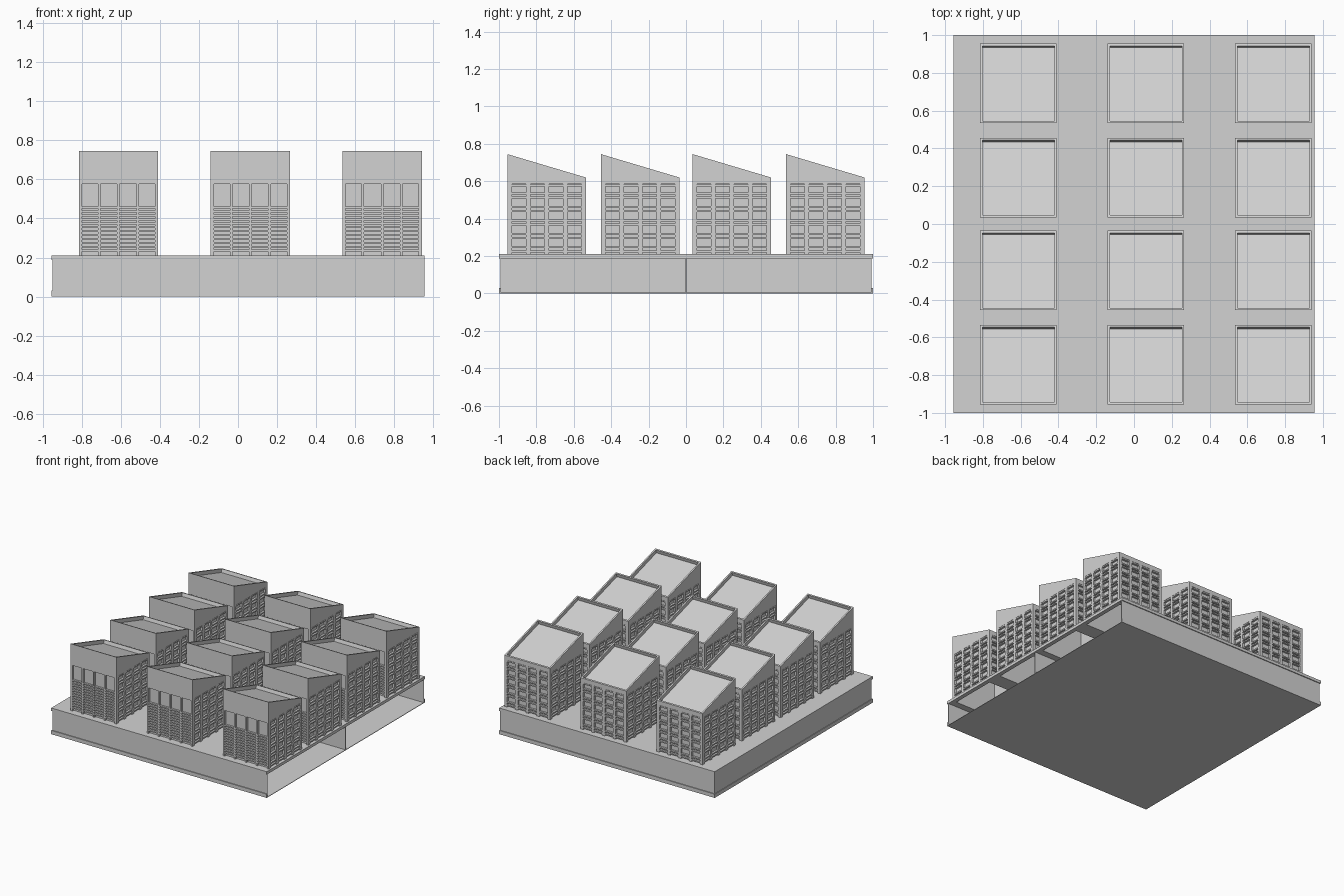
import bpy
import bmesh

cube = bpy.data.objects.get("Cube")
if cube:
    bpy.data.objects.remove(cube, do_unlink=True)

grey = bpy.data.materials.new("plain grey")
grey.use_nodes = True
colour = (0.65, 0.65, 0.65, 1)
grey.diffuse_color = colour
grey.node_tree.nodes["Principled BSDF"].inputs["Base Color"].default_value = colour


def box(bm, x0, x1, y0, y1, z0, z1):
    """Add a box between two corners and return its faces."""
    v = [bm.verts.new((x, y, z)) for z in (z0, z1) for x, y in
         ((x0, y0), (x1, y0), (x1, y1), (x0, y1))]
    faces = [bm.faces.new(v[3::-1]), bm.faces.new(v[4:])]
    for i in range(4):
        j = (i + 1) % 4
        faces.append(bm.faces.new((v[i], v[j], v[j + 4], v[i + 4])))
    return faces


def to_mesh(bm, name):
    mesh = bpy.data.meshes.new(name)
    bm.to_mesh(mesh)
    bm.free()
    mesh.materials.append(grey)
    return mesh


def place(mesh, name, location=(0, 0, 0)):
    obj = bpy.data.objects.new(name, mesh)
    obj.location = location
    bpy.context.collection.objects.link(obj)
    return obj


HX, HY = 0.203, 0.21            # half footprint of a block
BX, BY = 0.955, 1.0             # half size of the base
CENTRES_X = (-0.612, 0.063, 0.738)
CENTRES_Y = (-0.745, -0.245, 0.245, 0.745)
DECK_LOW, DECK_TOP = 0.187, 0.21
HEAD = 0.585                    # top of the window zone
DEPTH = 0.016                   # window recess

# Deck: a plate with an opening beneath every block
bm = bmesh.new()
xs = [-BX] + [c + s * (HX - 0.02) for c in CENTRES_X for s in (-1, 1)] + [BX]
ys = [-BY] + [c + s * (HY - 0.02) for c in CENTRES_Y for s in (-1, 1)] + [BY]
grid = [[bm.verts.new((x, y, DECK_TOP)) for y in ys] for x in xs]
for i in range(len(xs) - 1):
    for j in range(len(ys) - 1):
        if not (i % 2 and j % 2):
            bm.faces.new((grid[i][j], grid[i + 1][j],
                          grid[i + 1][j + 1], grid[i][j + 1]))
deck = place(to_mesh(bm, "deck"), "deck")
thick = deck.modifiers.new("thickness", 'SOLIDIFY')
thick.thickness = DECK_TOP - DECK_LOW
thick.offset = -1

# Floor, low rim and walls: closed on three sides, open on the left
bm = bmesh.new()
box(bm, -BX, BX, -BY, BY, 0, 0.004)
for s in (-1, 1):
    for inset, low, high in ((0, 0, 0.03), (0.007, 0.03, DECK_LOW)):
        a, b = sorted((s * (BY - inset), s * (BY - 0.012)))
        box(bm, -BX + inset, BX, a, b, low, high)
box(bm, -BX, -BX + 0.012, -BY, BY, 0, 0.03)
box(bm, -BX + 0.005, -BX + 0.012, -BY + 0.007, BY - 0.007, 0.03, DECK_LOW)
place(to_mesh(bm, "base_walls"), "base_walls")

# Partition across the middle of the base
bm = bmesh.new()
box(bm, -BX + 0.012, BX, -0.002, 0.002, 0.004, DECK_LOW)
place(to_mesh(bm, "base_partition"), "base_partition")

# Recessed core behind the windows, open below
bm = bmesh.new()
faces = box(bm, -HX + DEPTH, HX - DEPTH, -HY + DEPTH, HY - DEPTH, DECK_LOW, HEAD)
bmesh.ops.delete(bm, geom=faces[:2], context='FACES')
core_mesh = to_mesh(bm, "window_core")

# Sloping cap with a sunken roof
bm = bmesh.new()
faces = box(bm, -HX, HX, -HY, HY, HEAD, 0.745)
for v in faces[1].verts:
    if v.co.y > 0:
        v.co.z = 0.62
bm.normal_update()
bmesh.ops.inset_individual(bm, faces=[faces[1]], thickness=0.017, depth=0)
bmesh.ops.inset_individual(bm, faces=[faces[1]], thickness=0.0005, depth=-0.028)
cap_mesh = to_mesh(bm, "roof_cap")

# Mullions and slats: a paired slat per storey, close slats on the front
paired = [0.225 + 0.072 * f + d for f in range(5) for d in (0, 0.022)] + [0.578]
close = [0.235 + 0.02 * i for i in range(12)] + [0.58]


def facade(bm, along_x, sign, slats, post):
    half, out = (HX, HY) if along_x else (HY, HX)
    a, b = sorted((sign * out, sign * (out - DEPTH)))

    def piece(u0, u1, z0, z1):
        if along_x:
            box(bm, u0, u1, a, b, z0, z1)
        else:
            box(bm, a, b, u0, u1, z0, z1)

    step = (2 * half - post) / 4
    for i in range(5):
        left = -half + i * step
        piece(left, left + post, DECK_LOW + 0.02, HEAD)
        if i < 4:
            for z in slats:
                piece(left + post, left + step, z - 0.005, z + 0.005)


bm = bmesh.new()
facade(bm, True, -1, close, 0.013)
facade(bm, True, 1, paired, 0.024)
for s in (-1, 1):
    facade(bm, False, s, paired, 0.024)
facade_mesh = to_mesh(bm, "facade_slats")

# Repeat the block in rows
for i, x in enumerate(CENTRES_X, 1):
    for j, y in enumerate(CENTRES_Y, 1):
        for mesh in (core_mesh, cap_mesh, facade_mesh):
            place(mesh, f"{mesh.name}_{i}_{j}", (x, y, 0))
